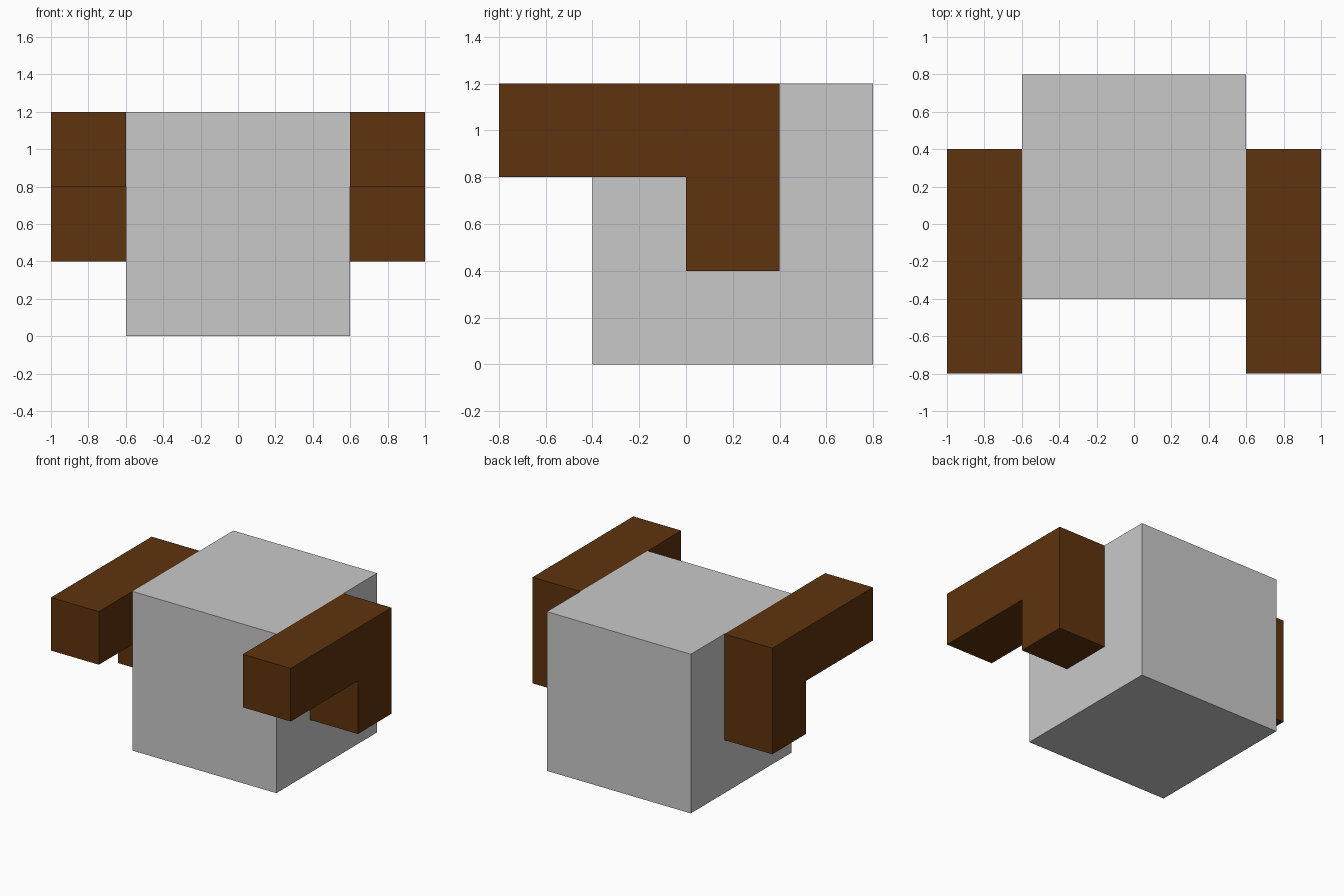
import bpy
import bmesh

if "Cube" in bpy.data.objects:
    bpy.data.objects.remove(bpy.data.objects["Cube"])


def material(name, color):
    mat = bpy.data.materials.new(name)
    mat.diffuse_color = (*color, 1.0)
    mat.use_nodes = True
    mat.node_tree.nodes["Principled BSDF"].inputs["Base Color"].default_value = mat.diffuse_color
    return mat


def extrude_profile(name, profile, x0, x1, mat):
    """Extrude a (y, z) outline along x from x0 to x1."""
    bm = bmesh.new()
    face = bm.faces.new([bm.verts.new((x0, y, z)) for y, z in profile])
    result = bmesh.ops.extrude_face_region(bm, geom=[face])
    verts = [v for v in result["geom"] if isinstance(v, bmesh.types.BMVert)]
    bmesh.ops.translate(bm, verts=verts, vec=(x1 - x0, 0, 0))
    bmesh.ops.recalc_face_normals(bm, faces=bm.faces)
    mesh = bpy.data.meshes.new(name)
    bm.to_mesh(mesh)
    bm.free()
    mesh.materials.append(mat)
    obj = bpy.data.objects.new(name, mesh)
    bpy.context.collection.objects.link(obj)
    return obj


grey = material("light grey", (0.584, 0.584, 0.584))
brown = material("dark brown", (0.112, 0.033, 0.004))

# Central block
block = [(-0.4, 0), (0.8, 0), (0.8, 1.2), (-0.4, 1.2)]
extrude_profile("central_block", block, -0.6, 0.6, grey)

# L-shaped arms, one on each side, reaching forward past the block
arm = [(-0.8, 0.8), (0, 0.8), (0, 0.4), (0.4, 0.4), (0.4, 1.2), (-0.8, 1.2)]
for name, side in (("left_arm", -1), ("right_arm", 1)):
    extrude_profile(name, arm, side * 0.6, side * 1.0, brown)
